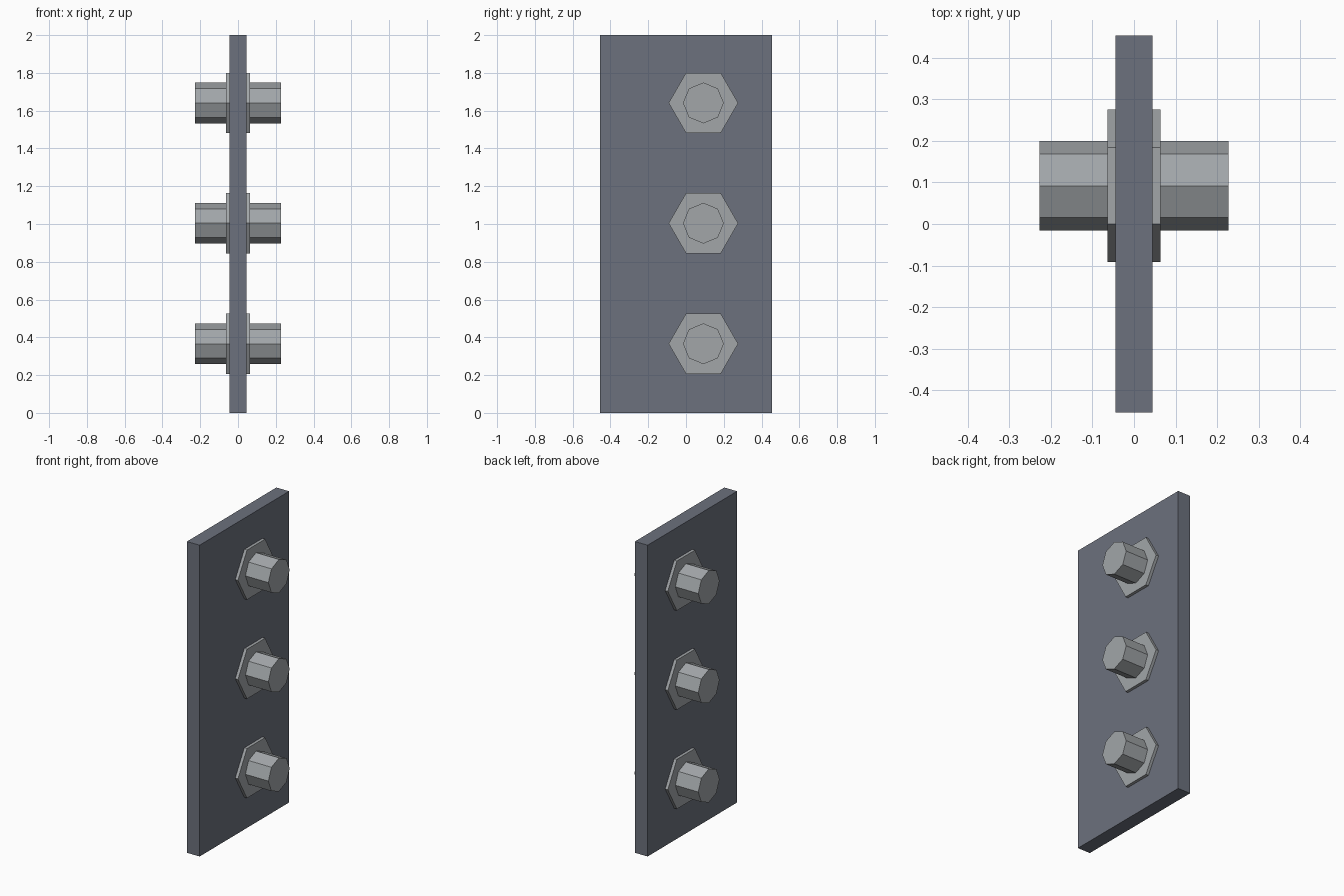
import bpy
from math import pi

cube = bpy.data.objects.get("Cube")
if cube:
    bpy.data.objects.remove(cube, do_unlink=True)


def make_material(name, rgb):
    mat = bpy.data.materials.new(name)
    mat.use_nodes = True
    mat.diffuse_color = (*rgb, 1)
    mat.node_tree.nodes["Principled BSDF"].inputs["Base Color"].default_value = (*rgb, 1)
    return mat


slate = make_material("slate_blue_grey", (0.15, 0.165, 0.205))
steel = make_material("light_steel", (0.36, 0.38, 0.395))


def prism(name, sides, radius, x_inner, x_outer, y, z):
    """Flat-sided prism along x, with corners pointing along y."""
    bpy.ops.mesh.primitive_cylinder_add(
        vertices=sides, radius=radius, depth=abs(x_outer - x_inner),
        location=((x_inner + x_outer) / 2, y, z), rotation=(0, pi / 2, 0))
    obj = bpy.context.object
    obj.name = name
    obj.data.materials.append(steel)


# Upright plate
PLATE_X, PLATE_Y = 0.045, 0.454
bpy.ops.mesh.primitive_cube_add(size=2, location=(0, 0, 1))
plate = bpy.context.object
plate.name = "plate"
plate.scale = (PLATE_X, PLATE_Y, 1)
bpy.ops.object.transform_apply(location=False, rotation=False, scale=True)
plate.data.materials.append(slate)

# Three bolts, each with a hexagonal washer and an octagonal stud on both sides
BOLT_Y = 0.092
for level, z in (("lower", 0.366), ("middle", 1.004), ("upper", 1.641)):
    for side, sign in (("left", 1), ("right", -1)):
        prism(f"{level}_{side}_washer", 6, 0.184, sign * PLATE_X, sign * 0.064, BOLT_Y, z)
        prism(f"{level}_{side}_stud", 8, 0.108, sign * 0.064, sign * 0.227, BOLT_Y, z)
